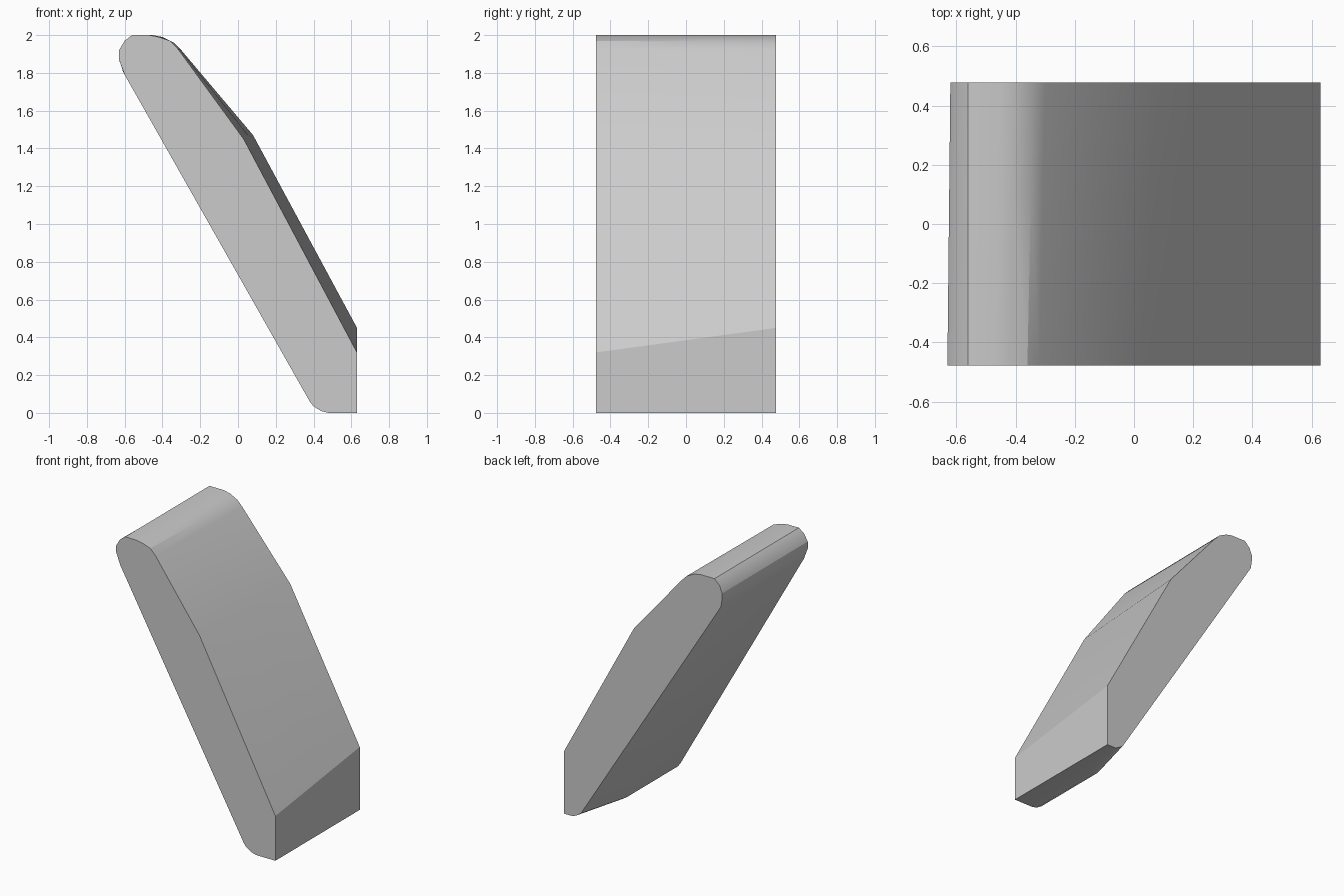
import bpy
import bmesh
from mathutils import Vector

default_cube = bpy.data.objects.get("Cube")
if default_cube:
    bpy.data.objects.remove(default_cube, do_unlink=True)

HALF_DEPTH = 0.477
MID_Y = 0.1


def make_material(name, value):
    material = bpy.data.materials.new(name)
    material.use_nodes = True
    colour = (value, value, value, 1.0)
    material.diffuse_color = colour
    material.node_tree.nodes["Principled BSDF"].inputs["Base Color"].default_value = colour
    return material


# Upper outline (x, z): lower right corner, bent slope, rounded tip
front_upper = [(.63, 0), (.63, .32), (.03, 1.45), (-.32, 1.93), (-.36, 1.97),
               (-.42, 1.99), (-.47, 2), (-.56, 2), (-.6, 1.97),
               (-.63, 1.92), (-.63, 1.87), (-.6, 1.79)]
back_upper = [(.63, 0), (.63, .45), (.08, 1.47), (-.3, 1.92), (-.34, 1.96),
              (-.4, 1.99), (-.45, 2), (-.56, 2), (-.6, 1.96),
              (-.62, 1.91), (-.62, 1.87), (-.61, 1.81)]

# Rounded foot: wide at the front and middle, trimmed at the back
front_foot = [(.38, .06), (.4, .035), (.44, .01), (.48, 0)]
back_foot = [(.49, .05), (.5, .035), (.53, .015), (.56, 0)]

blend = (MID_Y + HALF_DEPTH) / (2 * HALF_DEPTH)
mid_upper = [Vector(a).lerp(Vector(b), blend) for a, b in zip(front_upper, back_upper)]

sections = [(-HALF_DEPTH, front_upper + front_foot),
            (MID_Y, mid_upper + front_foot),
            (HALF_DEPTH, back_upper + back_foot)]


def loft(name, sections, material):
    """Skin a row of matching outlines and cap both ends."""
    bm = bmesh.new()
    rings = [[bm.verts.new((x, y, z)) for x, z in outline] for y, outline in sections]
    for near, far in zip(rings, rings[1:]):
        for i in range(len(near)):
            j = (i + 1) % len(near)
            bm.faces.new((near[i], near[j], far[j], far[i]))
    bm.faces.new(rings[0])
    bm.faces.new(rings[-1])
    bmesh.ops.recalc_face_normals(bm, faces=bm.faces)
    mesh = bpy.data.meshes.new(name)
    bm.to_mesh(mesh)
    bm.free()
    mesh.materials.append(material)
    obj = bpy.data.objects.new(name, mesh)
    bpy.context.collection.objects.link(obj)
    return obj


# Leaning slab
slab = loft("leaning_slab", sections, make_material("plain grey", 0.6))
bpy.ops.object.select_all(action="DESELECT")
slab.select_set(True)
bpy.context.view_layer.objects.active = slab
bpy.ops.object.shade_smooth_by_angle(angle=0.4)
